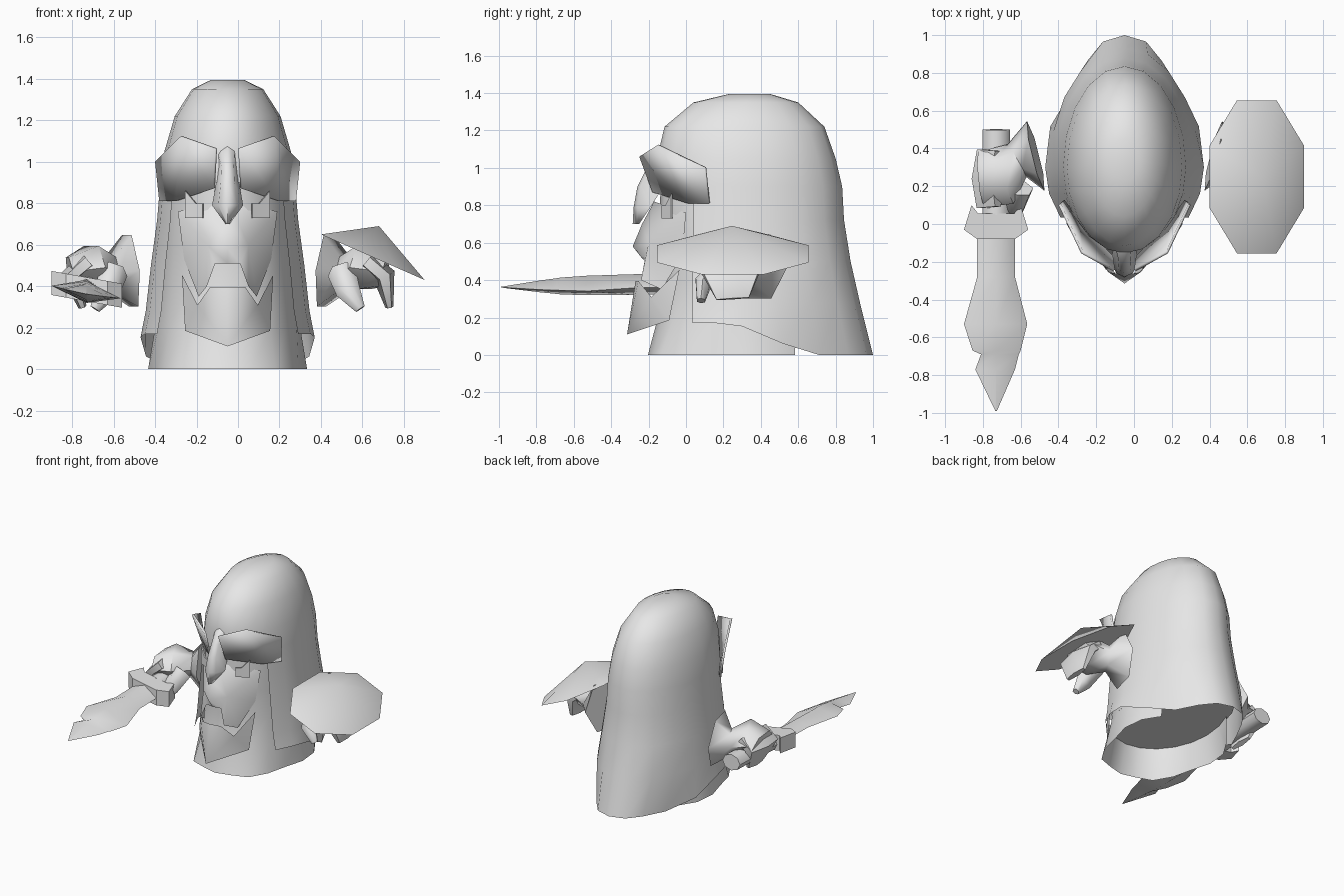
import bpy
import bmesh
from math import sin, cos, pi, radians
from mathutils import Vector

cube = bpy.data.objects.get("Cube")
if cube:
    bpy.data.objects.remove(cube, do_unlink=True)

CX = -0.05  # symmetry plane of the body
grey = bpy.data.materials.new("plain grey")
grey.use_nodes = True
grey.diffuse_color = (0.8, 0.8, 0.8, 1)
grey.node_tree.nodes["Principled BSDF"].inputs["Base Color"].default_value = (0.8, 0.8, 0.8, 1)


def make(name, verts, faces, smooth=0, thick=0, fix=True):
    mesh = bpy.data.meshes.new(name)
    mesh.from_pydata([tuple(v) for v in verts], [], faces)
    bm = bmesh.new()
    bm.from_mesh(mesh)
    loose = [v for v in bm.verts if not v.link_faces]
    bmesh.ops.delete(bm, geom=loose, context="VERTS")
    bmesh.ops.remove_doubles(bm, verts=bm.verts, dist=0.0005)
    if fix:
        bmesh.ops.recalc_face_normals(bm, faces=bm.faces)
    bm.to_mesh(mesh)
    bm.free()
    mesh.materials.append(grey)
    obj = bpy.data.objects.new(name, mesh)
    bpy.context.collection.objects.link(obj)
    if thick:
        mod = obj.modifiers.new("thickness", "SOLIDIFY")
        mod.thickness = thick
    if smooth:
        bpy.ops.object.select_all(action="DESELECT")
        bpy.context.view_layer.objects.active = obj
        obj.select_set(True)
        bpy.ops.object.shade_smooth_by_angle(angle=radians(smooth))
    return obj


def loft(name, rings, closed=True, caps=(True, True), skip=None, smooth=0):
    n = len(rings[0])
    verts = [p for ring in rings for p in ring]
    faces = []
    for r in range(len(rings) - 1):
        for c in range(n if closed else n - 1):
            if skip and skip(r, c):
                continue
            d = (c + 1) % n
            faces.append((r * n + c, r * n + d, (r + 1) * n + d, (r + 1) * n + c))
    if caps[0]:
        faces.append(tuple(reversed(range(n))))
    if caps[1]:
        faces.append(tuple(range(len(verts) - n, len(verts))))
    return make(name, verts, faces, smooth)


def egg(z, w, front, back, angles):
    # horizontal outline, angle 0 at the front
    mid = 0.3 if w > 0.2 else (front + back) / 2
    pts = []
    for t in angles:
        c = cos(t)
        y = mid - (mid - front) * c if c > 0 else mid - (back - mid) * c
        pts.append(Vector((CX + w * sin(t), y, z)))
    return pts


def mirrored(name, half, faces, thick=0, smooth=0):
    # points are offsets from the symmetry plane; both sides in one mesh
    n = len(half)
    verts = [(CX + x, y, z) for x, y, z in half] + [(CX - x, y, z) for x, y, z in half]
    both = list(faces) + [tuple(i + n for i in reversed(f)) for f in faces]
    return make(name, verts, both, smooth, thick, fix=False)


# Hood: full shell over the head, open at the front below the brows
COLS = 20
angles = [2 * pi * i / COLS for i in range(COLS)]
hood_rows = [(0.0, 0.42, -0.15, 1.0), (0.28, 0.395, -0.15, 0.93),
             (0.5, 0.37, -0.15, 0.88), (0.72, 0.34, -0.14, 0.845),
             (0.9, 0.325, -0.15, 0.835), (1.05, 0.305, -0.155, 0.8),
             (1.22, 0.255, -0.115, 0.74), (1.35, 0.172, 0.04, 0.6),
             (1.395, 0.08, 0.23, 0.45)]
rings = [egg(*row, angles) for row in hood_rows]
for p in rings[0]:
    # hem rises at the front corners and narrows to a train at the back
    p.z = 0.17 * min(1, max(0, (0.66 - p.y) / 0.4))
    p.x = CX + (p.x - CX) * (1 - 0.27 * max(0, 1 - abs(p.y - 0.8) / 0.3))
loft("hood", rings, caps=(False, True), smooth=50,
     skip=lambda r, c: r < 4 and (c < 3 or c >= COLS - 3))

# Face and robe: front shell inside the hood, with a rippled hem
arc = [radians(18 * i - 126) for i in range(15)]
robe_rows = [(0, 0.375, -0.215), (0.2, 0.35, -0.15), (0.4, 0.33, -0.12),
             (0.6, 0.32, -0.13), (0.8, 0.31, -0.14), (1.0, 0.29, -0.13)]
robe = [egg(z, w, f, 0.8, arc) for z, w, f in robe_rows]
for t, p in zip(arc, robe[0]):
    ripple = 1 + 0.045 * cos(6 * (abs(t) - radians(40)))
    p.x = CX + (p.x - CX) * ripple
    p.y = 0.3 + (p.y - 0.3) * ripple
loft("face_and_robe", robe, closed=False, caps=(False, False), smooth=50)

# Underside: closes the body a little above the hem
underside = egg(0.21, 0.35, -0.145, 0.9, angles)
make("body_underside", underside, [tuple(reversed(range(COLS)))], fix=False)

# Nose
nose = [(1.1, 0.06, -0.13, -0.08), (0.98, 0.05, -0.22, -0.1), (0.9, 0.055, -0.26, -0.12),
        (0.79, 0.075, -0.28, -0.19), (0.7, 0.01, -0.285, -0.25)]
loft("nose", [[(CX - w, b, z), (CX - w * 0.6, f + 0.02, z), (CX, f, z),
               (CX + w * 0.6, f + 0.02, z), (CX + w, b, z)] for z, w, f, b in nose], smooth=70)

# Muzzle with arched upper lip
mirrored("muzzle",
         [(0, -0.17, 0.82), (0, -0.235, 0.7), (0, -0.285, 0.58), (0, -0.23, 0.51),
          (0.06, -0.22, 0.51), (0.1, -0.24, 0.4), (0.14, -0.13, 0.35),
          (0.21, -0.02, 0.53), (0.24, 0.0, 0.76), (0.1, -0.2, 0.6)],
         [(0, 1, 9, 8), (1, 2, 9), (2, 3, 4, 9), (9, 4, 5), (9, 5, 6), (6, 7, 9), (9, 7, 8)],
         smooth=80)

# Jaw with two upward tusks
mirrored("jaw",
         [(0, -0.315, 0.11), (0.205, -0.09, 0.185), (0.22, -0.035, 0.455),
          (0.145, -0.185, 0.31), (0.085, -0.255, 0.395), (0, -0.27, 0.395)],
         [(0, 1, 3), (1, 2, 3), (0, 3, 4), (0, 4, 5)], smooth=80)

# Brows and eyes
mirrored("brows",
         [(0.06, -0.25, 1.06), (0.23, -0.155, 1.12), (0.35, 0.1, 1.0),
          (0.33, 0.12, 0.81), (0.25, 0.01, 0.81), (0.07, -0.18, 0.87)],
         [(0, 5, 4, 1), (1, 4, 3, 2)], thick=0.015, smooth=30)
mirrored("eyes",
         [(0.12, -0.13, 0.73), (0.205, -0.08, 0.73), (0.205, -0.08, 0.86),
          (0.155, -0.11, 0.8), (0.12, -0.13, 0.8)], [(0, 1, 2, 3, 4)], thick=0.009)


def tube(name, path, sizes, up, sides=6, smooth=50):
    # tube through the path, with a width and a height at each point
    path = [Vector(p) for p in path]
    rings = []
    for i, p in enumerate(path):
        d = (path[min(i + 1, len(path) - 1)] - path[max(i - 1, 0)]).normalized()
        a = d.cross(Vector(up)).normalized()
        b = a.cross(d)
        rings.append([p + a * sizes[i][0] * cos(2 * pi * k / sides)
                      + b * sizes[i][1] * sin(2 * pi * k / sides) for k in range(sides)])
    return loft(name, rings, smooth=smooth)


# Floating hands: flared cuff, palm, joined fingers and a thumb
def hand(side, s, tip):
    def at(x, y, z):
        return (CX + s * x, y, z)
    tube(side + "_palm", [at(0.47, 0.36, 0.475), at(0.57, 0.335, 0.465),
                          at(0.66, 0.25, 0.49), at(0.76, 0.24, 0.47)],
         [(0.19, 0.2), (0.1, 0.09), (0.16, 0.12), (0.15, 0.08)], (0, 0, 1), smooth=60)
    tube(side + "_fingers", [at(0.67, 0.24, 0.52), at(0.755, 0.24, 0.45), at(tip, 0.25, 0.3)],
         [(0.05, 0.17), (0.055, 0.18), (0.02, 0.1)], (0, 1, 0), smooth=60)
    tube(side + "_thumb", [at(0.55, 0.19, 0.47), at(0.58, 0.09, 0.38), at(0.64, 0.08, 0.29)],
         [(0.07, 0.06), (0.06, 0.05), (0.025, 0.025)], (0, 1, 0), smooth=60)


hand("left", 1, 0.78)
hand("right", -1, 0.7)

# Shield: shallow octagonal cone, tilted outward
rim = []
for sx, sy in ((1, 1), (1, -1), (-1, -1), (-1, 1)):
    pair = [(0.65 + sx * 0.105, 0.25 + sy * 0.405), (0.65 + sx * 0.25, 0.25 + sy * 0.165)]
    rim += pair if sx * sy > 0 else pair[::-1]
verts = [(x, y, 0.65 - 0.44 * (x - 0.4)) for x, y in rim] + [(0.68, 0.245, 0.69)]
make("shield", verts, [(i, (i + 1) % 8, 8) for i in range(8)] + [tuple(range(8))], smooth=50)


# Knife: blade, guard and handle share one roll about the y axis
def rolled(x, y, z):
    return Vector((-0.73 + x, y, 0.385 + z - 0.18 * x))


blade = [(-0.08, 0.1, -0.1, 0.055), (-0.28, 0.1, -0.1, 0.055), (-0.53, 0.165, -0.17, 0.052),
         (-0.67, 0.13, -0.125, 0.045), (-0.69, 0.12, -0.08, 0.042),
         (-0.77, 0.1, -0.11, 0.033), (-0.99, 0.004, -0.004, 0.002)]
sections = []
for y, right, left, h in blade:
    z = -0.003 + 0.02 * y
    sections.append([rolled(right, y, z), rolled(0, y, z + h),
                     rolled(left, y, z), rolled(0, y, z - h)])
loft("knife_blade", sections, smooth=60)

outline = [(-0.13, 0.1), (-0.17, -0.03), (-0.1, -0.08), (0.1, -0.08),
           (0.17, -0.03), (0.13, 0.1), (0.095, 0.055), (-0.095, 0.055)]
loft("knife_guard", [[rolled(x, y, z) for x, y in outline] for z in (-0.058, 0.058)])
tube("knife_handle", [(-0.73, 0.5, 0.4), (-0.73, 0.05, 0.385)], [(0.073, 0.06)] * 2,
     (0, 0, 1), 8, 50)
